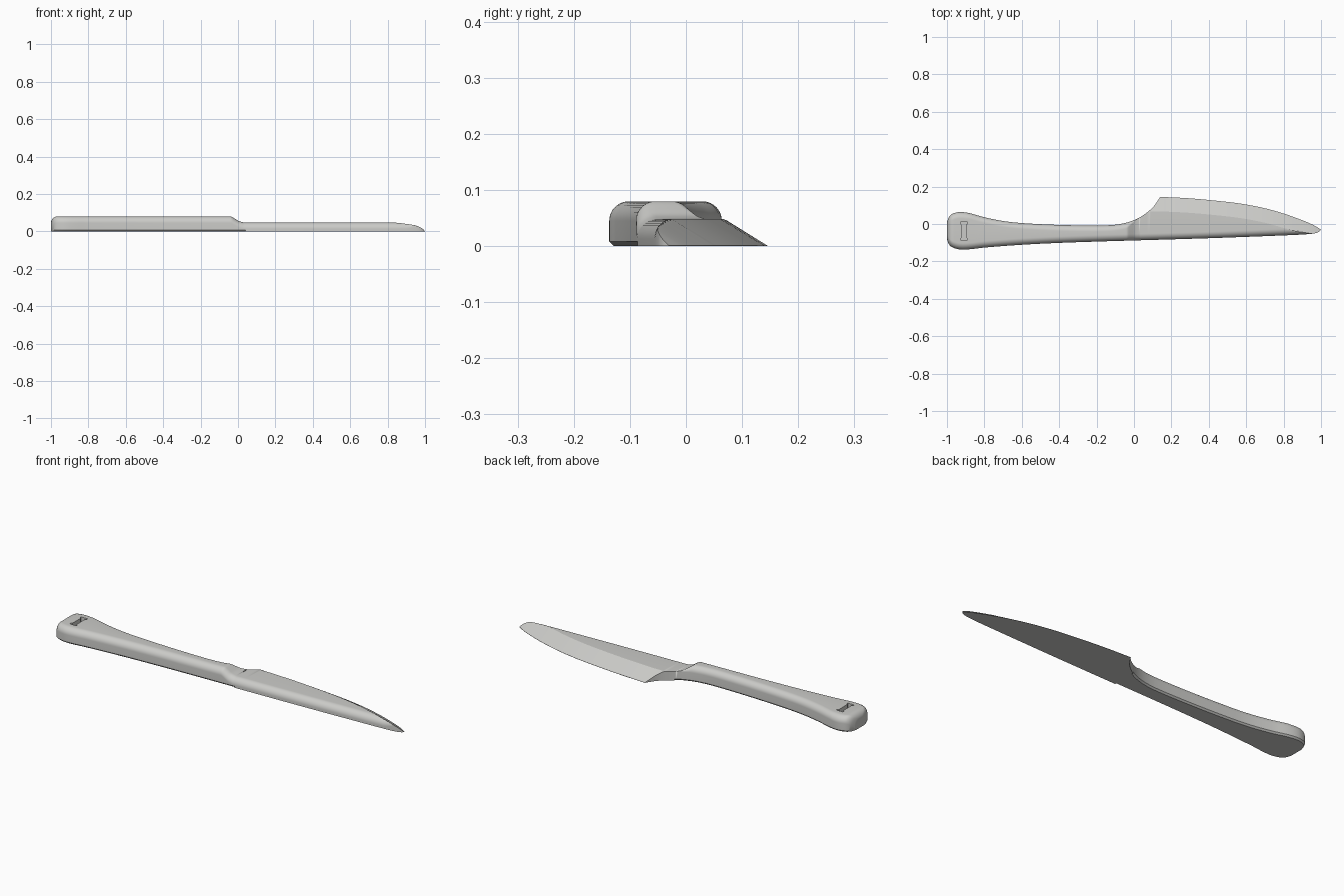
import bpy, bmesh, math

if "Cube" in bpy.data.objects:
    bpy.data.objects.remove(bpy.data.objects["Cube"])

mat = bpy.data.materials.new("light_grey")
mat.diffuse_color = (0.6, 0.6, 0.58, 1)
mat.use_nodes = True
mat.node_tree.nodes["Principled BSDF"].inputs["Base Color"].default_value = mat.diffuse_color

# Outline curves in plan: (x, y)
SPINE = [(-1, -.08), (-.99, -.108), (-.97, -.125), (-.93, -.136), (-.88, -.135), (-.8, -.126),
         (-.6, -.111), (-.4, -.101), (-.2, -.094), (0, -.088), (.4, -.076), (.8, -.061),
         (.92, -.055), (.97, -.049), (.99, -.041), (1, -.031)]
BELLY = [(-1, .01), (-.99, .037), (-.97, .055), (-.93, .064), (-.88, .058), (-.8, .036), (-.7, .016),
         (-.6, .005), (-.4, -.005), (-.2, -.008), (-.1, -.004), (-.03, .01), (.03, .035),
         (.08, .07), (.11, .1), (.14, .145)]
EDGE = [(.14, .145), (.3, .137), (.5, .118), (.6, .104), (.7, .084), (.8, .056), (.9, .02),
        (.96, -.006), (1, -.03)]
NECK = [(-.045, .08), (-.035, .079), (-.015, .067), (.005, .055), (.03, .048)]
R, CHAMFER, SLOPE = .035, .008, .62


def curve(pts, x):
    """Smooth interpolation through the points."""
    if x <= pts[0][0]:
        return pts[0][1]
    if x >= pts[-1][0]:
        return pts[-1][1]
    i = max(k for k in range(len(pts) - 1) if pts[k][0] <= x)

    def tangent(k):
        a, b = pts[max(k - 1, 0)], pts[min(k + 1, len(pts) - 1)]
        return (b[1] - a[1]) / (b[0] - a[0])
    (x0, y0), (x1, y1) = pts[i], pts[i + 1]
    h = x1 - x0
    t = (x - x0) / h
    return ((2*t**3 - 3*t**2 + 1) * y0 + (t**3 - 2*t**2 + t) * h * tangent(i)
            + (3*t**2 - 2*t**3) * y1 + (t**3 - t**2) * h * tangent(i + 1))


def section(x, chamfer):
    """Cross-section: flat base, rounded top edges, ground bevel on the blade."""
    lo = curve(SPINE, x)
    hi = curve(BELLY, x) if x <= .14 else curve(EDGE, x)
    top = curve(NECK, x)
    d = x + 1
    if d < R:  # rounded butt end
        top = .08 - R + math.sqrt(R * R - (R - d) ** 2)
    r_lo = min(R, (hi - lo) * .45, top - .01)
    r_hi = min(max(0, .032 - (.08 - max(top, .048))), r_lo) if x > -.9 else r_lo
    edge = curve(EDGE, x) if x > .02 else 9
    ridge = min(max(edge - .048 / SLOPE, lo + r_lo), hi - r_hi)
    n = 10
    pts = [(lo + chamfer, 0), (lo, chamfer)]
    for i in range(n + 1):
        a = math.pi / 2 * i / n
        pts.append((lo + r_lo * (1 - math.cos(a)), top - r_lo * (1 - math.sin(a))))
    pts.append((ridge, top))
    for i in range(n + 1):
        a = math.pi / 2 * (1 - i / n)
        pts.append((hi - r_hi * (1 - math.cos(a)), top - r_hi * (1 - math.sin(a))))
    pts += [(hi, chamfer), (hi - chamfer, 0)]
    return [(x, y, max(0, min(z, (edge - y) * SLOPE + .001)) if z > 0 else 0) for y, z in pts]


def loft(name, xs, chamfer):
    bm = bmesh.new()
    rings = [[bm.verts.new(p) for p in section(x, chamfer)] for x in xs]
    m = len(rings[0])
    for a, b in zip(rings, rings[1:]):
        for i in range(m):
            j = (i + 1) % m
            bm.faces.new((a[i], a[j], b[j], b[i]))
    bm.faces.new(rings[0])
    bm.faces.new(rings[-1])
    bmesh.ops.remove_doubles(bm, verts=bm.verts, dist=1e-5)
    bmesh.ops.recalc_face_normals(bm, faces=bm.faces)
    return make(name, bm)


def make(name, bm):
    me = bpy.data.meshes.new(name)
    bm.to_mesh(me)
    bm.free()
    me.materials.append(mat)
    ob = bpy.data.objects.new(name, me)
    bpy.context.collection.objects.link(ob)
    return ob


def span(a, b, n):
    return [a + (b - a) * i / n for i in range(n)]


# Handle with rounded butt and stepped neck
butt = [-1 + .07 * (1 - math.cos(math.pi / 2 * i / 14)) for i in range(14)]
handle = loft("handle", butt + span(-.93, -.6, 22) + span(-.6, -.05, 20)
              + span(-.05, .04, 18) + [.04], CHAMFER)

# Blade with heel, ground edge and tapering tip
blade = loft("blade", span(.04, .14, 14) + span(.14, .8, 30) + span(.8, .96, 20)
             + span(.96, 1, 12) + [1], 0)

# Shallow waisted slot in the butt
bm = bmesh.new()
half = [(.019, -.048), (.019, -.040), (.012, -.034), (.012, .034), (.019, .040), (.019, .048)]
outline = half + [(-x, y) for x, y in reversed(half)]
face = bm.faces.new([bm.verts.new((x - .909, y - .038, .055)) for x, y in outline])
up = bmesh.ops.extrude_face_region(bm, geom=[face])
bmesh.ops.translate(bm, vec=(0, 0, .05), verts=[v for v in up["geom"] if isinstance(v, bmesh.types.BMVert)])
bmesh.ops.recalc_face_normals(bm, faces=bm.faces)
cutter = make("slot_cutter", bm)
cutter.hide_render = True
mod = handle.modifiers.new("slot", "BOOLEAN")
mod.operation, mod.solver, mod.object = "DIFFERENCE", "EXACT", cutter
bpy.context.view_layer.objects.active = handle
bpy.ops.object.modifier_apply(modifier="slot")
bpy.data.objects.remove(cutter)

# Smooth shading with crisp edges
for ob in (handle, blade):
    bpy.ops.object.select_all(action="DESELECT")
    ob.select_set(True)
    bpy.context.view_layer.objects.active = ob
    bpy.ops.object.shade_smooth_by_angle(angle=math.radians(25))
